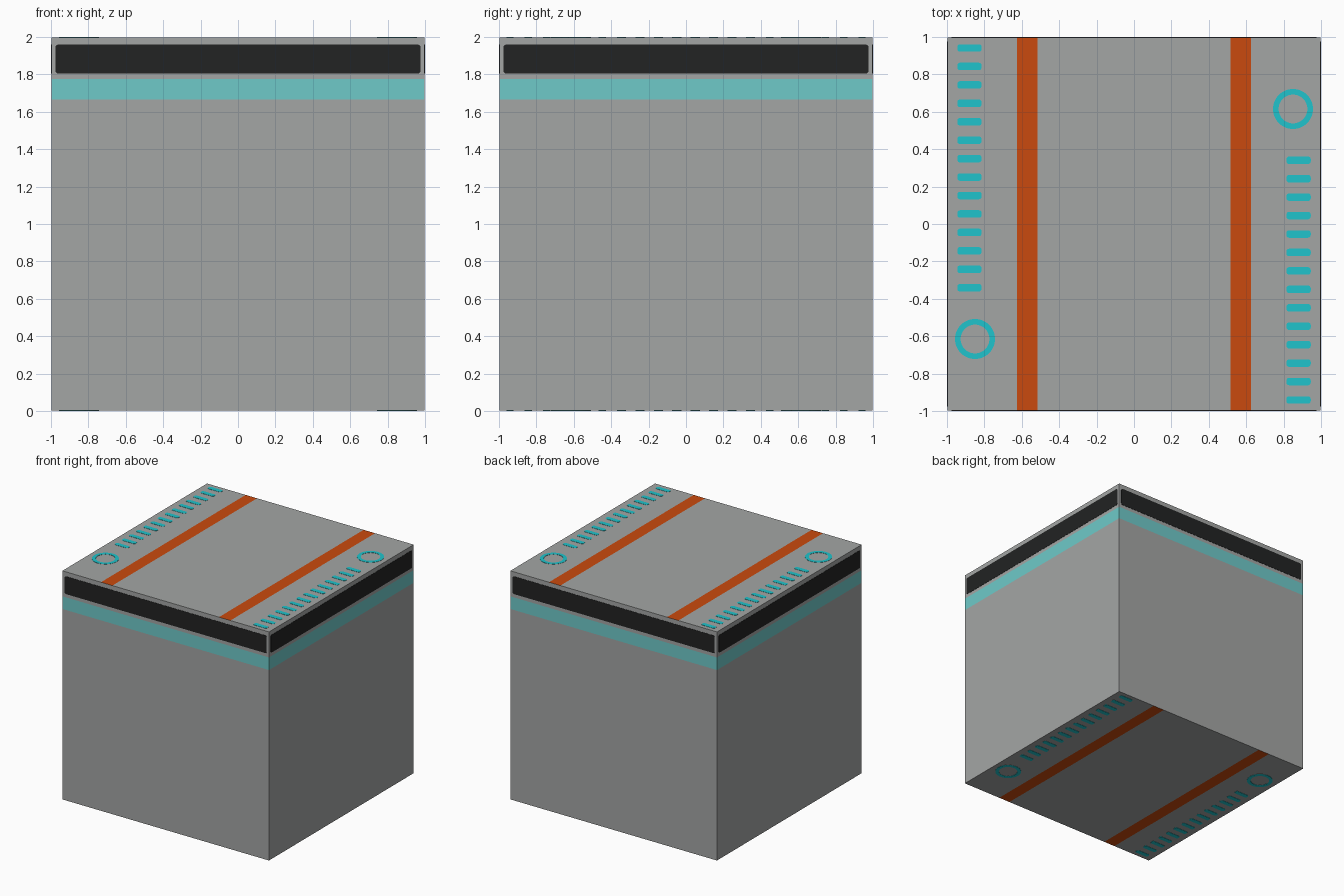
import bpy, bmesh, math
from mathutils import Matrix, Vector

if "Cube" in bpy.data.objects:
    bpy.data.objects.remove(bpy.data.objects["Cube"])

T = 0.002          # thickness of painted plates
H = 1.0 - T        # half size of the body


def material(name, rgb):
    m = bpy.data.materials.new(name)
    lin = [((c / 255 + 0.055) / 1.055) ** 2.4 for c in rgb]
    m.diffuse_color = (*lin, 1)
    m.use_nodes = True
    m.node_tree.nodes["Principled BSDF"].inputs["Base Color"].default_value = m.diffuse_color
    return m


GREY = material("grey", (164, 166, 165))
PALE = material("pale_cyan", (111, 202, 201))
CYAN = material("bright_cyan", (32, 196, 204))
ORANGE = material("orange", (202, 74, 14))
BLACK = material("near_black", (34, 35, 35))


def finish(name, bm, mats, matrix=None):
    bmesh.ops.recalc_face_normals(bm, faces=bm.faces)
    me = bpy.data.meshes.new(name)
    if matrix:
        bm.transform(matrix)
    bm.to_mesh(me)
    bm.free()
    for m in mats:
        me.materials.append(m)
    ob = bpy.data.objects.new(name, me)
    bpy.context.collection.objects.link(ob)
    return ob


def rounded_rect(cx, cy, hx, hy, r, n=4):
    pts = []
    for q, (sx, sy) in enumerate([(1, 1), (-1, 1), (-1, -1), (1, -1)]):
        for i in range(n + 1):
            a = math.pi / 2 * (q + i / n)
            pts.append((cx + sx * (hx - r) + r * math.cos(a),
                        cy + sy * (hy - r) + r * math.sin(a)))
    return pts


def add_plate(bm, outline):
    low = [bm.verts.new((x, y, 0)) for x, y in outline]
    top = [bm.verts.new((x, y, T)) for x, y in outline]
    bm.faces.new(top)
    bm.faces.new(low[::-1])
    for i in range(len(low)):
        j = (i + 1) % len(low)
        bm.faces.new((low[i], low[j], top[j], top[i]))


def add_ring(bm, cx, cy, r_out, r_in, n=48):
    loops = [[bm.verts.new((cx + r * math.cos(2 * math.pi * i / n),
                            cy + r * math.sin(2 * math.pi * i / n), z)) for i in range(n)]
             for r, z in ((r_out, 0), (r_out, T), (r_in, T), (r_in, 0))]
    for k in range(4):
        a, b = loops[k], loops[(k + 1) % 4]
        for i in range(n):
            j = (i + 1) % n
            bm.faces.new((a[i], a[j], b[j], b[i]))


# Body: cube cut along the band and stripe edges, coloured by position
bm = bmesh.new()
bmesh.ops.create_cube(bm, size=2 * H, matrix=Matrix.Translation((0, 0, 1)))
cuts = [((0, 0, z), (0, 0, 1)) for z in (1.665, 1.775)]
cuts += [((x, 0, 0), (1, 0, 0)) for x in (-0.625, -0.515, 0.515, 0.625)]
for co, no in cuts:
    bmesh.ops.bisect_plane(bm, geom=bm.verts[:] + bm.edges[:] + bm.faces[:],
                           plane_co=co, plane_no=no)
for f in bm.faces:
    c = f.calc_center_median()
    if abs(f.normal.z) > 0.5:
        f.material_index = 2 if 0.515 < abs(c.x) < 0.625 else 0
    else:
        f.material_index = 1 if 1.665 < c.z < 1.775 else 0
finish("body", bm, [GREY, PALE, ORANGE])

# Dark rounded panel near the top of each side
for k, side in enumerate(("front", "right", "back", "left")):
    bm = bmesh.new()
    add_plate(bm, rounded_rect(0, 1.882, 0.976, 0.077, 0.014))
    place = (Matrix.Rotation(k * math.pi / 2, 4, 'Z') @ Matrix.Translation((0, -H, 0))
             @ Matrix.Rotation(math.pi / 2, 4, 'X'))
    finish(side + "_dark_panel", bm, [BLACK], place)

# Dash rows and rings on the top, repeated on the bottom (turned about y)
for face, angle in (("top", 0), ("bottom", math.pi)):
    place = (Matrix.Translation((0, 0, 1)) @ Matrix.Rotation(angle, 4, 'Y')
             @ Matrix.Translation((0, 0, H)))
    for side, s in (("left", -1), ("right", 1)):
        bm = bmesh.new()
        for i in range(14):
            y = -s * (0.941 - i * 0.0986)
            add_plate(bm, rounded_rect(s * 0.88, y, 0.065, 0.02, 0.014))
        finish(f"{face}_{side}_dashes", bm, [CYAN], place)
        bm = bmesh.new()
        add_ring(bm, s * 0.85, s * 0.615, 0.107, 0.077)
        finish(f"{face}_{side}_ring", bm, [CYAN], place)
